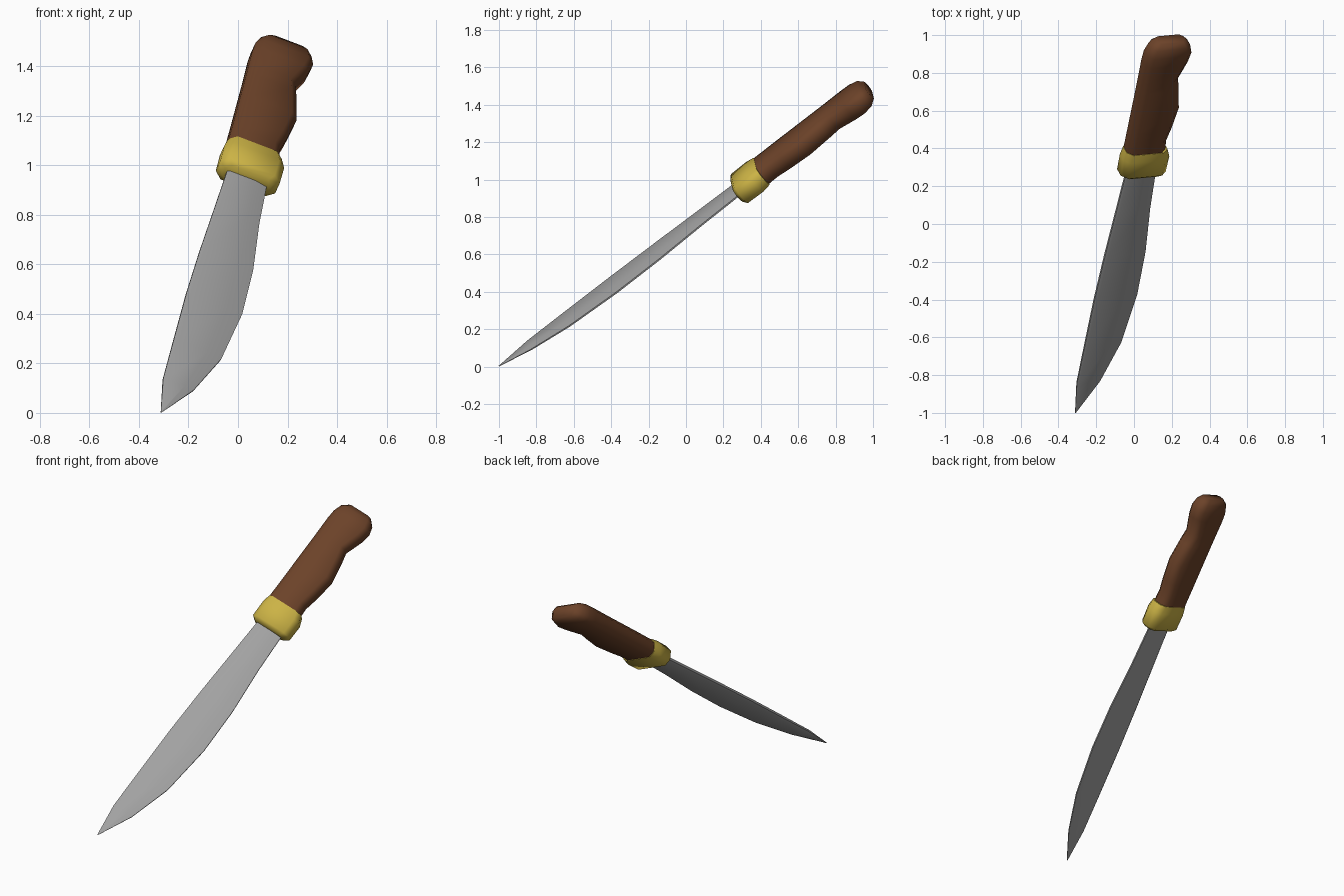
import bpy, bmesh, math
from mathutils import Vector

if "Cube" in bpy.data.objects:
    bpy.data.objects.remove(bpy.data.objects["Cube"])

# Knife frame: tip position, length axis, width axis (spine to edge), thickness axis
TIP = Vector((-0.31, -1.0, 0.003))
A = Vector((0.155, 0.782, 0.604)).normalized()
W = Vector((0.931, 0.088, -0.354))
W = (W - A * W.dot(A)).normalized()
N = W.cross(A).normalized()


def material(name, rgb):
    m = bpy.data.materials.new(name)
    m.diffuse_color = (*rgb, 1)
    m.use_nodes = True
    m.node_tree.nodes["Principled BSDF"].inputs["Base Color"].default_value = m.diffuse_color
    return m


def block_ring(s, t0, t1, h, c):
    """Chamfered rectangle section at distance s from the tip."""
    return [(s, t, n) for t, n in (
        (t0, -h + c), (t0, h - c), (t0 + c, h), (t1 - c, h),
        (t1, h - c), (t1, -h + c), (t1 - c, -h), (t0 + c, -h))]


def blade_ring(s, t0, t1, h):
    """Flat blade section with a rounded spine and a thin cutting edge."""
    w = t1 - t0
    return [(s, t, n) for t, n in (
        (t0, -h * .5), (t0, h * .5), (t0 + w * .06, h), (t0 + w * .7, h),
        (t1, h * .3), (t1, -h * .3), (t0 + w * .7, -h), (t0 + w * .06, -h))]


def loft(name, rings, mat, angle):
    bm = bmesh.new()
    loops = [[bm.verts.new(TIP + A * s + W * t + N * n) for s, t, n in r] for r in rings]
    for a, b in zip(loops, loops[1:]):
        for i in range(len(a)):
            j = (i + 1) % len(a)
            bm.faces.new((a[i], a[j], b[j], b[i]))
    bm.faces.new(loops[0])
    bm.faces.new(loops[-1])
    bmesh.ops.recalc_face_normals(bm, faces=bm.faces)
    me = bpy.data.meshes.new(name)
    bm.to_mesh(me)
    bm.free()
    me.materials.append(mat)
    ob = bpy.data.objects.new(name, me)
    bpy.context.collection.objects.link(ob)
    bpy.ops.object.select_all(action='DESELECT')
    ob.select_set(True)
    bpy.context.view_layer.objects.active = ob
    bpy.ops.object.shade_smooth_by_angle(angle=math.radians(angle))
    return ob


steel = material("steel grey", (0.36, 0.36, 0.36))
brass = material("brass yellow", (0.60, 0.45, 0.06))
wood = material("brown wood", (0.15, 0.055, 0.022))

# Blade: (distance, spine, edge, half thickness)
loft("blade", [blade_ring(*r) for r in (
    (0.0, -0.002, 0.002, 0.002), (0.205, -0.027, 0.105, 0.010),
    (0.46, -0.025, 0.183, 0.013), (0.78, -0.022, 0.220, 0.014),
    (1.07, -0.012, 0.219, 0.014), (1.37, 0.003, 0.196, 0.014),
    (1.70, 0.019, 0.184, 0.014))], steel, 50)

# Guard: (distance, spine side, edge side, half thickness, chamfer)
loft("guard", [block_ring(*r) for r in (
    (1.612, 0.002, 0.205, 0.042, 0.022), (1.632, -0.025, 0.232, 0.060, 0.032),
    (1.735, -0.025, 0.234, 0.062, 0.032), (1.785, -0.016, 0.216, 0.058, 0.030))], brass, 60)

# Handle with finger grooves and rounded butt
loft("handle", [block_ring(*r) for r in (
    (1.76, -0.014, 0.205, 0.056, 0.030), (1.845, -0.013, 0.200, 0.056, 0.030),
    (1.93, -0.012, 0.217, 0.057, 0.030), (2.06, -0.011, 0.235, 0.057, 0.030),
    (2.20, -0.010, 0.211, 0.057, 0.030), (2.265, -0.010, 0.196, 0.057, 0.030),
    (2.375, -0.010, 0.234, 0.058, 0.030), (2.435, -0.006, 0.244, 0.058, 0.030),
    (2.485, 0.010, 0.230, 0.052, 0.028), (2.516, 0.045, 0.200, 0.034, 0.018))], wood, 60)
